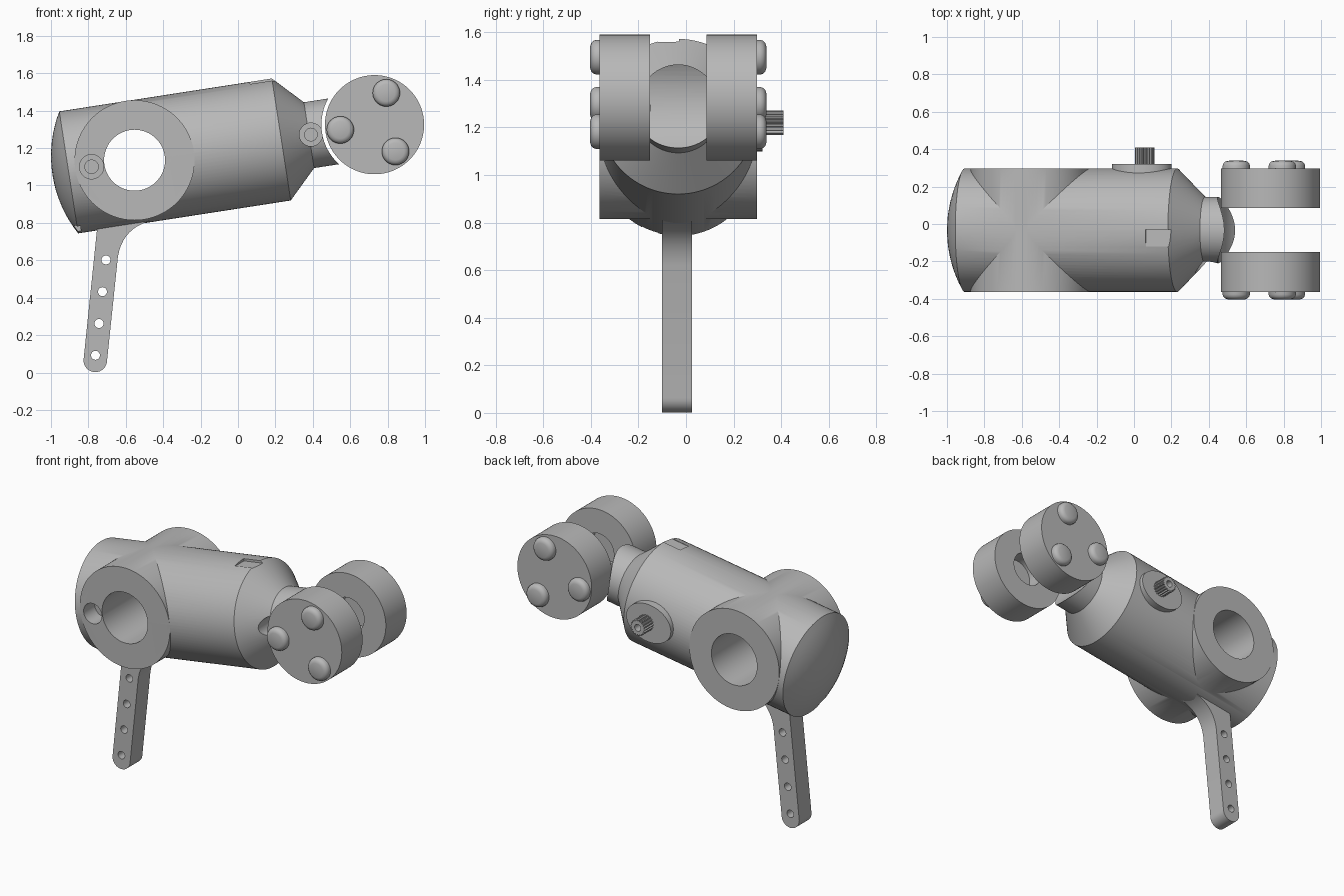
import bpy, bmesh
from math import sin, cos, pi, radians, asin, sqrt
from mathutils import Matrix, Vector

cube = bpy.data.objects.get("Cube")
if cube:
    bpy.data.objects.remove(cube)

metal = bpy.data.materials.new("plain grey metal")
metal.use_nodes = True
GREY = (0.48, 0.48, 0.48, 1)
metal.diffuse_color = GREY
metal.node_tree.nodes["Principled BSDF"].inputs["Base Color"].default_value = GREY

MID = -0.033            # centre plane in y
FRONT, BACK = -0.363, 0.298
TILT = radians(8.8)


def make(name, bm, matrix=Matrix()):
    bmesh.ops.recalc_face_normals(bm, faces=bm.faces)
    mesh = bpy.data.meshes.new(name)
    bm.to_mesh(mesh)
    bm.free()
    mesh.transform(matrix)
    mesh.materials.append(metal)
    ob = bpy.data.objects.new(name, mesh)
    bpy.context.collection.objects.link(ob)
    return ob


def lathe(name, profile, matrix, seg=72):
    """Spin (distance, radius) points about local z; ends lie on the axis."""
    bm = bmesh.new()
    vs = [bm.verts.new((r, 0, t)) for t, r in profile]
    edges = [bm.edges.new(p) for p in zip(vs, vs[1:])]
    bmesh.ops.spin(bm, geom=vs + edges, cent=(0, 0, 0), axis=(0, 0, 1),
                   angle=2 * pi, steps=seg, use_merge=False)
    bmesh.ops.remove_doubles(bm, verts=bm.verts, dist=1e-5)
    return make(name, bm, matrix)


def along_y(x, y, z, direction=1):
    return Matrix.Translation((x, y, z)) @ Matrix.Rotation(-direction * pi / 2, 4, 'X')


def rod(name, x, z, r, y0, y1, seg=48):
    """Cylinder lying along y."""
    bm = bmesh.new()
    bmesh.ops.create_cone(bm, cap_ends=True, segments=seg, radius1=r, radius2=r, depth=y1 - y0)
    return make(name, bm, along_y(x, (y0 + y1) / 2, z))


def box(name, centre, size):
    bm = bmesh.new()
    bmesh.ops.create_cube(bm, size=1, matrix=Matrix.Diagonal((*size, 1)))
    return make(name, bm, Matrix.Translation(centre) @ Matrix.Rotation(-TILT, 4, 'Y'))


def prism(name, points, y0, y1):
    """Extrude an (x, z) outline along y."""
    bm = bmesh.new()
    face = bm.faces.new([bm.verts.new((x, y0, z)) for x, z in points])
    new = bmesh.ops.extrude_face_region(bm, geom=[face])["geom"]
    bmesh.ops.translate(bm, vec=(0, y1 - y0, 0),
                        verts=[v for v in new if isinstance(v, bmesh.types.BMVert)])
    return make(name, bm)


def combine(target, others, operation='DIFFERENCE'):
    for other in others:
        mod = target.modifiers.new("combine", 'BOOLEAN')
        mod.object, mod.operation, mod.solver = other, operation, 'EXACT'
        bpy.context.view_layer.update()
        result = bpy.data.meshes.new_from_object(
            target.evaluated_get(bpy.context.evaluated_depsgraph_get()))
        target.modifiers.clear()
        target.data = result
        bpy.data.objects.remove(other)


# Tilted body: domed end, barrel, cone and neck
RAD, BULGE = 0.33, 0.088
ball = (RAD ** 2 + BULGE ** 2) / (2 * BULGE)
sweep = asin(RAD / ball)
dome = [(ball - BULGE - ball * cos(sweep * i / 8), ball * sin(sweep * i / 8)) for i in range(9)]
dome[0] = (-BULGE, 0)
body = lathe("body", dome + [(1.15, RAD), (1.30, 0.178), (1.5, 0.178), (1.5, 0)],
             Matrix.Translation((-0.905, MID, 1.07)) @ Matrix.Rotation(pi / 2 - TILT, 4, 'Y'), 96)

# Cross tube, bore, counterbored holes, disc clearance and key slots
combine(body, [rod("cross_tube", -0.553, 1.135, 0.321, FRONT, BACK, 96)], 'UNION')
combine(body, [
    rod("bore", -0.553, 1.135, 0.163, -1, 1, 64),
    rod("clearance", 0.73, 1.325, 0.284, -1, 1, 96),
    rod("tube_counterbore", -0.783, 1.1, 0.065, -1, -0.25),
    rod("tube_pilot", -0.783, 1.1, 0.036, -1, -0.15),
    rod("neck_counterbore", 0.39, 1.272, 0.062, -1, -0.15),
    rod("neck_pilot", 0.39, 1.272, 0.034, -1, -0.08),
    box("top_slot", (0.13, -0.075, 1.57), (0.14, 0.09, 0.04)),
    box("rear_slot", (-0.87, -0.15, 0.76), (0.06, 0.07, 0.05)),
])

# Leg with rounded foot, flared top and a row of holes
foot = [(-0.763 + 0.063 * cos(a), 0.065 + 0.063 * sin(a))
        for a in [pi + pi * i / 16 for i in range(17)]]
start, bend, end = Vector((-0.642, 0.62)), Vector((-0.615, 0.78)), Vector((-0.45, 0.815))
flare = [tuple(start * (1 - t) ** 2 + bend * 2 * t * (1 - t) + end * t ** 2)
         for t in [i / 10 for i in range(11)]]
leg = prism("leg", foot + flare + [(-0.45, 0.9), (-0.74, 0.9)], -0.1, 0.025)
combine(leg, [rod("leg_hole", -0.762 + 0.0187 * i, 0.092 + 0.17 * i, 0.024, -1, 1, 24)
              for i in range(4)])

# Pair of discs with recessed inner faces and rounded studs
parts = [body, leg]
STUD = [(-0.02, 0), (-0.02, 0.073), (0.014, 0.073), (0.026, 0.069),
        (0.035, 0.06), (0.04, 0.046), (0.041, 0)]
DISC = [(0, 0), (0, 0.265), (-0.212, 0.265), (-0.212, 0.11), (-0.1, 0.11), (-0.1, 0)]
for side, y, d in (("front", FRONT, -1), ("back", BACK, 1)):
    parts.append(lathe(side + "_disc", DISC, along_y(0.73, y, 1.325, d), 96))
    for i, (x, z) in enumerate([(0.793, 1.495), (0.547, 1.297), (0.842, 1.182)]):
        parts.append(lathe(f"{side}_stud_{i + 1}", STUD, along_y(x, y, z, d), 40))

# Oval flange and fluted adjusting knob
KX, KZ = 0.058, 1.22
oval = [(0.16 * cos(a), 0.12 * sin(a)) for a in [2 * pi * i / 48 for i in range(48)]]
parts.append(prism("knob_flange", [(0.042 + x * cos(TILT) - z * sin(TILT),
                                    KZ + x * sin(TILT) + z * cos(TILT)) for x, z in oval],
                   0.2, 0.322))
FLUTES = 18
ring = []
for i in range(FLUTES * 4):
    a, r = 2 * pi * i / (FLUTES * 4), 0.052 if i % 4 < 2 else 0.044
    ring.append((KX + r * cos(a), KZ + r * sin(a)))
knob = prism("knob", ring, 0.31, 0.41)
combine(knob, [rod("knob_socket", KX, KZ, 0.022, 0.36, 0.5, 24)])
parts.append(knob)

# Smooth curved faces, keep hard edges
bpy.ops.object.select_all(action='DESELECT')
for ob in parts:
    ob.select_set(True)
bpy.context.view_layer.objects.active = body
bpy.ops.object.shade_smooth_by_angle(angle=radians(28))
